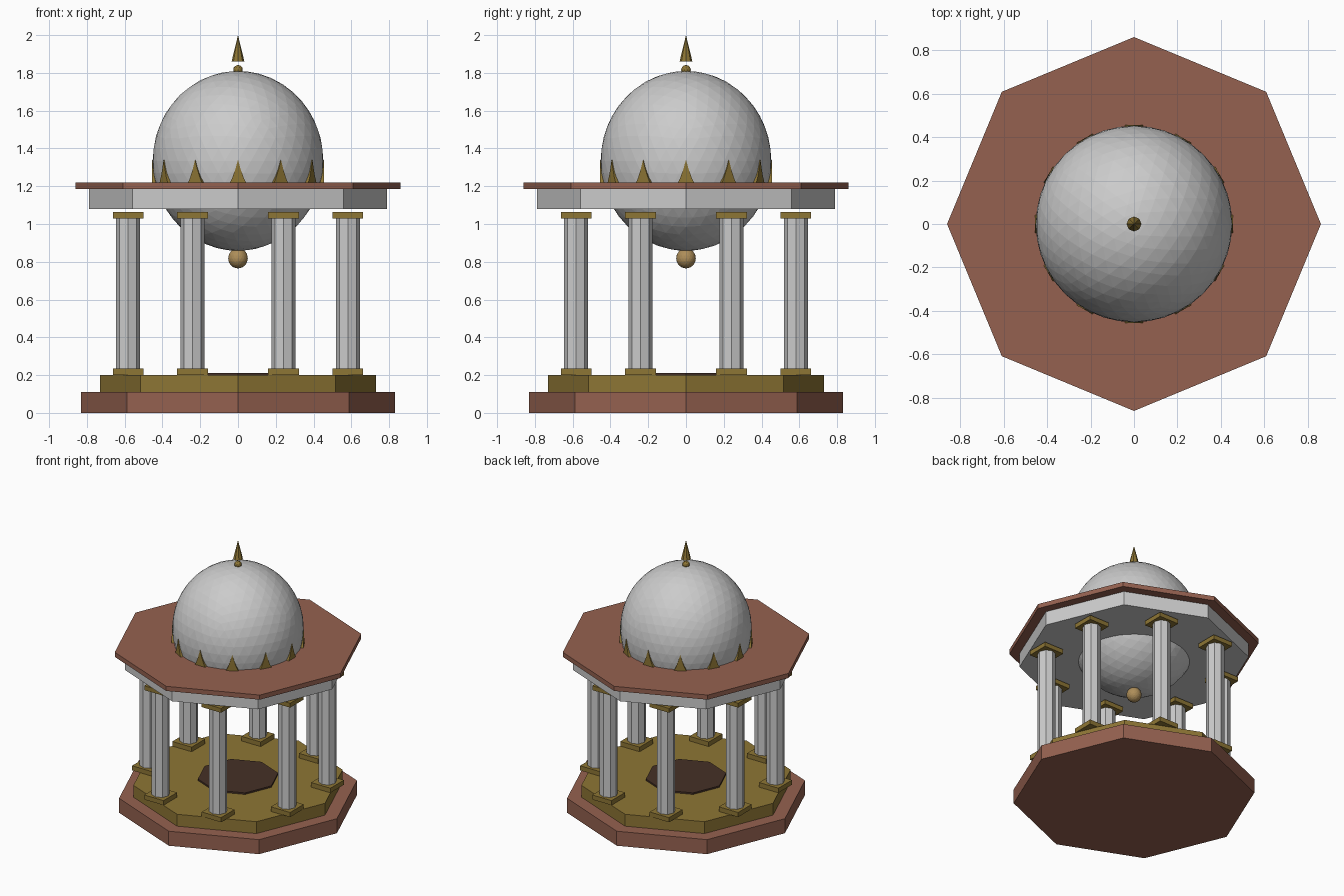
import bpy, bmesh
from math import pi, sin, cos
from mathutils import Matrix

if "Cube" in bpy.data.objects:
    bpy.data.objects.remove(bpy.data.objects["Cube"])


def material(name, rgb):
    m = bpy.data.materials.new(name)
    m.diffuse_color = (*rgb, 1)
    m.use_nodes = True
    m.node_tree.nodes["Principled BSDF"].inputs["Base Color"].default_value = m.diffuse_color
    return m


TERRACOTTA = material("terracotta", (0.30, 0.12, 0.08))
GOLD = material("ochre", (0.27, 0.18, 0.035))
DARK = material("dark_brown", (0.06, 0.03, 0.02))
TAN = material("tan", (0.42, 0.27, 0.10))


def finish(name, bm, mat=None):
    me = bpy.data.meshes.new(name)
    bm.to_mesh(me)
    bm.free()
    ob = bpy.data.objects.new(name, me)
    bpy.context.collection.objects.link(ob)
    if mat:
        me.materials.append(mat)
    return ob


def prism(name, r, z0, z1, mat=None, x=0, y=0, r2=None, sides=8):
    """Upright prism or cone with corners on the x and y axes."""
    bm = bmesh.new()
    bmesh.ops.create_cone(bm, cap_ends=True, segments=sides, radius1=r,
                          radius2=r if r2 is None else r2, depth=z1 - z0,
                          matrix=Matrix.Translation((x, y, (z0 + z1) / 2)))
    return finish(name, bm, mat)


def block(name, w, z0, z1, mat, x, y):
    bm = bmesh.new()
    bmesh.ops.create_cube(bm, size=1, matrix=Matrix.Translation((x, y, (z0 + z1) / 2))
                          @ Matrix.Diagonal((w, w, z1 - z0, 1)))
    return finish(name, bm, mat)


def ball(name, r, z0, z1, mat=None, sub=3):
    bm = bmesh.new()
    bmesh.ops.create_icosphere(bm, subdivisions=sub, radius=1,
                               matrix=Matrix.Translation((0, 0, (z0 + z1) / 2))
                               @ Matrix.Diagonal((r, r, (z1 - z0) / 2, 1)))
    return finish(name, bm, mat)


# Stepped platform
prism("lower_step", 0.83, 0, 0.11, TERRACOTTA)
prism("upper_step", 0.73, 0.11, 0.20, GOLD)
prism("floor_inlay", 0.28, 0.20, 0.212, DARK)

# Ring of columns with square bases and capitals
for k in range(8):
    a = pi / 8 + k * pi / 4
    x, y = 0.63 * cos(a), 0.63 * sin(a)
    block(f"column_base_{k}", 0.162, 0.20, 0.235, GOLD, x, y)
    prism(f"column_shaft_{k}", 0.063, 0.235, 1.03, None, x, y)
    block(f"column_capital_{k}", 0.162, 1.03, 1.063, GOLD, x, y)

# Entablature and roof slab
prism("entablature", 0.79, 1.08, 1.185)
prism("roof_slab", 0.86, 1.185, 1.22, TERRACOTTA)

# Dome with pendant and finial
ball("dome", 0.452, 0.858, 1.81, sub=4)
ball("pendant", 0.052, 0.765, 0.872, TAN)
ball("finial_ball", 0.026, 1.79, 1.842, GOLD, 2)
prism("finial_spike", 0.034, 1.86, 2.0, GOLD, r2=0)

# Pointed leaves around the foot of the dome: (half width, height) profile
leaf = [(0.052, 1.20), (0.03, 1.245), (0.014, 1.29), (0.0, 1.34)]
for k in range(12):
    bm = bmesh.new()
    outline = [(w, z) for w, z in leaf] + [(-w, z) for w, z in leaf[-2::-1]]
    f = bm.faces.new([bm.verts.new((0.425, w, z)) for w, z in outline])
    ext = bmesh.ops.extrude_face_region(bm, geom=[f])
    bmesh.ops.translate(bm, vec=(0.03, 0, 0),
                        verts=[g for g in ext["geom"] if isinstance(g, bmesh.types.BMVert)])
    bmesh.ops.recalc_face_normals(bm, faces=bm.faces)
    bm.transform(Matrix.Rotation(k * pi / 6, 4, "Z"))
    finish(f"dome_leaf_{k}", bm, GOLD)
